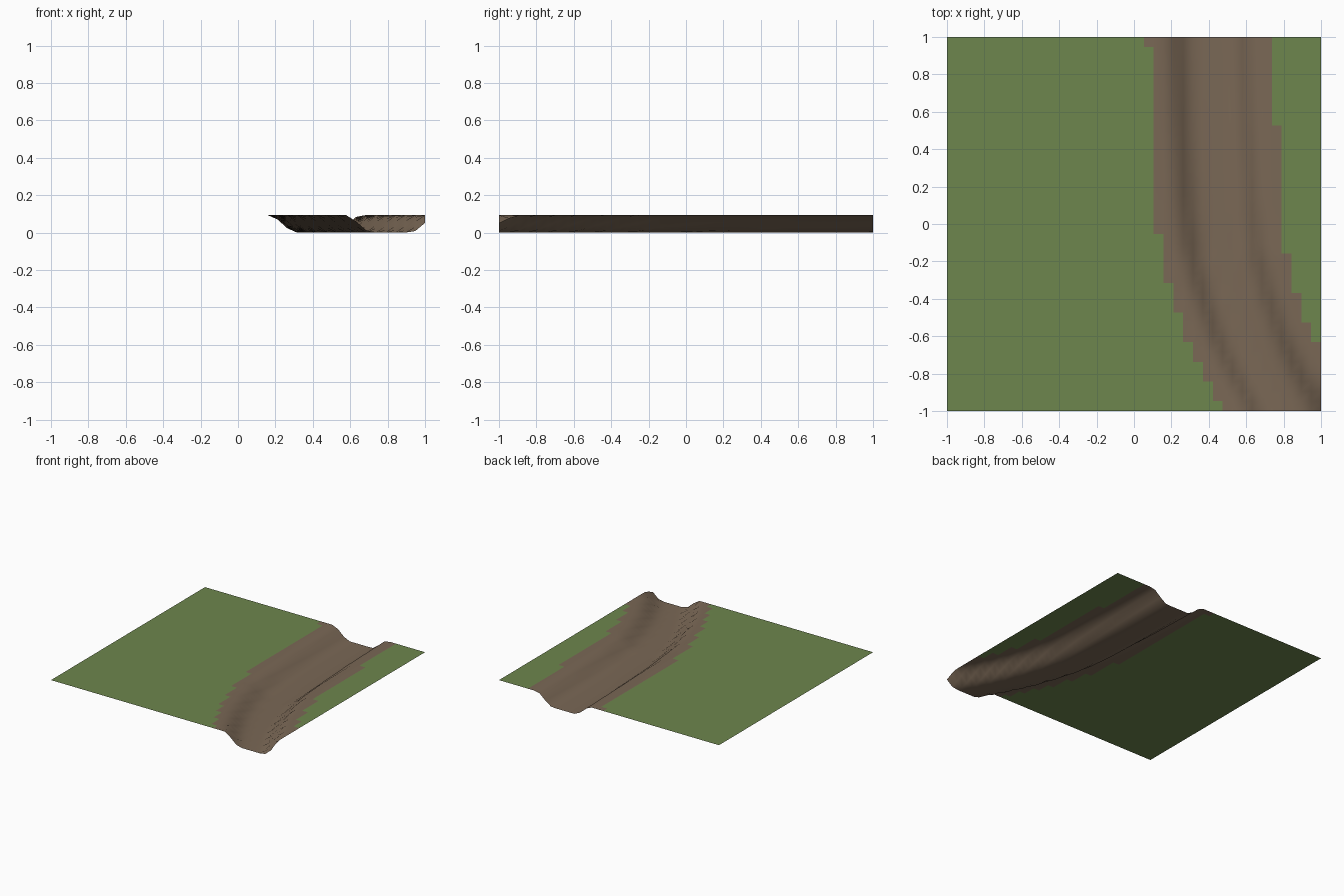
import bpy, bmesh

if "Cube" in bpy.data.objects:
    bpy.data.objects.remove(bpy.data.objects["Cube"])

N = 38            # grid cells per side
DEPTH = 0.094     # channel depth
BED, RIM, PAINT = 0.10, 0.25, 0.335   # half widths: bed, bank top, bare earth

# Channel centre line as (y, x)
PATH = [(-1, .82), (-.842, .73), (-.737, .677), (-.632, .627), (-.526, .587),
        (-.368, .534), (-.158, .480), (.1, .452), (.526, .428), (1, .412)]


def centre(y):
    for (y0, x0), (y1, x1) in zip(PATH, PATH[1:]):
        if y <= y1 + 1e-6:
            return x0 + (x1 - x0) * (y - y0) / (y1 - y0)
    return PATH[-1][1]


def height(x, y):
    t = (abs(x - centre(y)) - BED) / (RIM - BED)
    t = min(max(t, 0), 1)
    return DEPTH * t * t * (3 - 2 * t)


def material(name, rgb):
    m = bpy.data.materials.new(name)
    m.diffuse_color = (*rgb, 1)
    m.use_nodes = True
    m.node_tree.nodes["Principled BSDF"].inputs["Base Color"].default_value = m.diffuse_color
    return m


# Flat meadow grid with the carved stream bed
bm = bmesh.new()
bmesh.ops.create_grid(bm, x_segments=N, y_segments=N, size=1)
for v in bm.verts:
    v.co.z = height(v.co.x, v.co.y)

# Grass on the flats, bare earth along the channel
for f in bm.faces:
    c = f.calc_center_median()
    f.material_index = int(abs(c.x - centre(c.y)) < PAINT)
    f.smooth = True

mesh = bpy.data.meshes.new("terrain_with_stream_bed")
bm.to_mesh(mesh)
bm.free()
mesh.materials.append(material("grass", (0.155, 0.24, 0.075)))
mesh.materials.append(material("earth", (0.195, 0.138, 0.092)))
bpy.context.collection.objects.link(bpy.data.objects.new("terrain_with_stream_bed", mesh))
